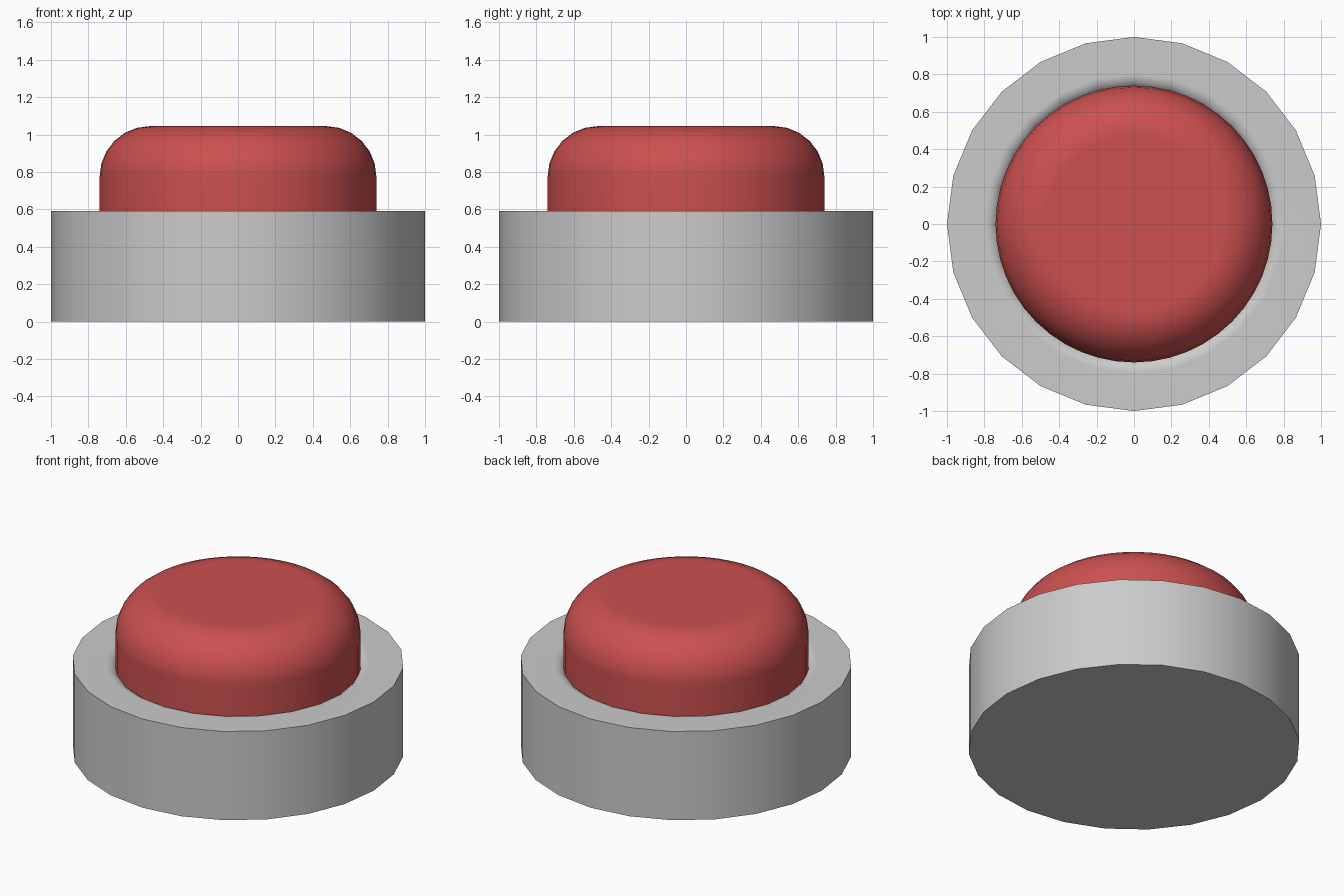
import bpy
import bmesh
from math import sin, cos, pi, radians

cube = bpy.data.objects.get("Cube")
if cube:
    bpy.data.objects.remove(cube, do_unlink=True)


def make_material(name, colour):
    mat = bpy.data.materials.new(name)
    mat.use_nodes = True
    mat.diffuse_color = (*colour, 1)
    mat.node_tree.nodes["Principled BSDF"].inputs["Base Color"].default_value = (*colour, 1)
    return mat


def arc(cx, cz, radius, start, end, steps):
    """Profile points (radius, height) along an arc, angles in degrees."""
    angles = [radians(start + (end - start) * i / steps) for i in range(steps + 1)]
    return [(cx + radius * cos(a), cz + radius * sin(a)) for a in angles]


def lathe(name, profile, sides, mat):
    """Spin a bottom-to-top profile about z and cap both ends."""
    bm = bmesh.new()
    rings = [[bm.verts.new((r * cos(2 * pi * i / sides), r * sin(2 * pi * i / sides), z))
              for i in range(sides)] for r, z in profile]
    for low, high in zip(rings, rings[1:]):
        for i in range(sides):
            j = (i + 1) % sides
            bm.faces.new((low[i], low[j], high[j], high[i]))
    bm.faces.new(rings[0][::-1])
    bm.faces.new(rings[-1])
    mesh = bpy.data.meshes.new(name)
    bm.to_mesh(mesh)
    bm.free()
    mesh.materials.append(mat)
    obj = bpy.data.objects.new(name, mesh)
    bpy.context.collection.objects.link(obj)

    # Smooth sides with crisp corners and flat caps
    bpy.ops.object.select_all(action='DESELECT')
    obj.select_set(True)
    bpy.context.view_layer.objects.active = obj
    bpy.ops.object.shade_smooth_by_angle(angle=radians(35))
    weighted = obj.modifiers.new("Flat caps", 'WEIGHTED_NORMAL')
    weighted.keep_sharp = True
    return obj


grey = make_material("housing grey", (0.6, 0.6, 0.6))
red = make_material("button red", (0.6, 0.08, 0.08))

# Housing: round drum with a rolled lip leading into the button recess
lip = arc(0.80, 0.51, 0.08, 90, 180, 4)
lathe("housing", [(1.0, 0), (1.0, 0.59)] + lip + [(0.72, 0.35)], 24, grey)

# Push button: straight sides and a rounded shoulder
shoulder = arc(0.47, 0.775, 0.27, 0, 90, 6)
lathe("push_button", [(0.74, 0.36)] + shoulder, 48, red)
